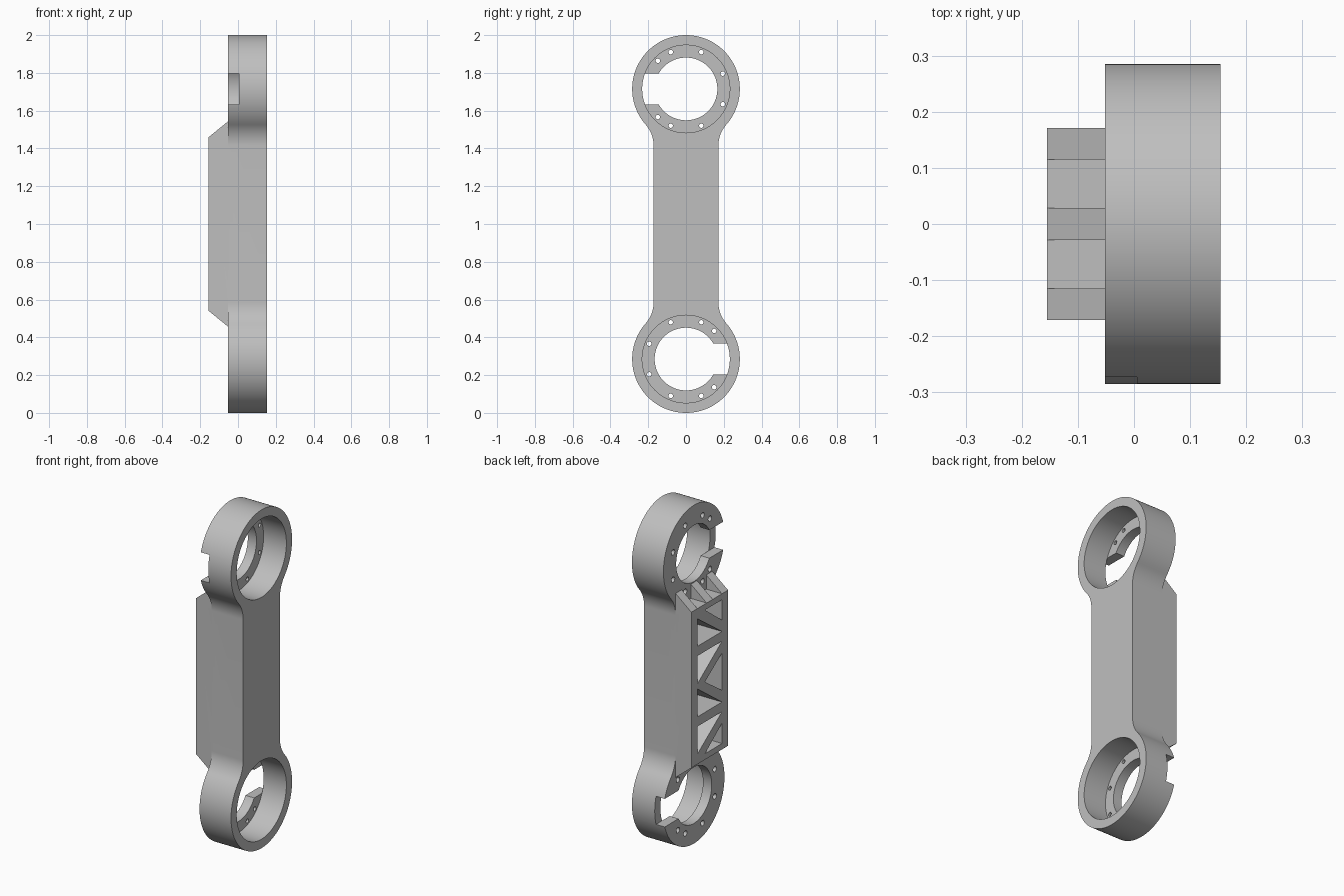
import bpy, bmesh
from math import sin, cos, pi, radians, atan2, sqrt
from mathutils import Matrix

cube = bpy.data.objects.get("Cube")
if cube:
    bpy.data.objects.remove(cube, do_unlink=True)

RING_Z, RING_R = 1.715, 0.285      # upper ring centre and outer radius
HALF_W, FILLET = 0.1715, 0.17      # beam half width, blend radius
BACK, MID, FLOOR, FACE = -0.155, -0.052, 0.005, 0.154
RAIL = 0.115                       # inner edge of the lattice side rails

grey = bpy.data.materials.new("light_grey")
grey.use_nodes = True
colour = (0.52, 0.52, 0.52, 1)
grey.diffuse_color = colour
grey.node_tree.nodes["Principled BSDF"].inputs["Base Color"].default_value = colour


def make_object(name, bm):
    bmesh.ops.recalc_face_normals(bm, faces=bm.faces)
    mesh = bpy.data.meshes.new(name)
    bm.to_mesh(mesh)
    bm.free()
    mesh.materials.append(grey)
    obj = bpy.data.objects.new(name, mesh)
    bpy.context.collection.objects.link(obj)
    return obj


def prism(name, points, lo, hi, axis="x"):
    """Extrude a (y, z) outline along x, or an (x, z) outline along y."""
    bm = bmesh.new()
    place = (lambda a, b, t: (t, a, b)) if axis == "x" else (lambda a, b, t: (a, t, b))
    rings = [[bm.verts.new(place(a, b, t)) for a, b in points] for t in (lo, hi)]
    bm.faces.new(rings[0])
    bm.faces.new(rings[1])
    n = len(points)
    for i in range(n):
        j = (i + 1) % n
        bm.faces.new((rings[0][i], rings[0][j], rings[1][j], rings[1][i]))
    return make_object(name, bm)


def arc(cy, cz, r, start, end, steps):
    return [(cy + r * cos(start + (end - start) * i / steps),
             cz + r * sin(start + (end - start) * i / steps)) for i in range(steps + 1)]


def turned(points):
    """Half turn about the middle of the arm."""
    return [(-y, 2 - z) for y, z in points]


def combine(target, tool, operation):
    mod = target.modifiers.new("combine", "BOOLEAN")
    mod.operation, mod.solver, mod.object = operation, "EXACT", tool
    bpy.context.view_layer.update()
    graph = bpy.context.evaluated_depsgraph_get()
    mesh = bpy.data.meshes.new_from_object(target.evaluated_get(graph))
    target.modifiers.clear()
    target.data = mesh
    bpy.data.objects.remove(tool, do_unlink=True)


# Arm body: two rings blended into a straight beam
cy = HALF_W + FILLET
dz = sqrt((RING_R + FILLET) ** 2 - cy ** 2)
side = arc(cy, RING_Z - dz, FILLET, pi, atan2(dz, -cy), 12)
side += arc(0, RING_Z, RING_R, atan2(-dz, cy), pi / 2, 40)[1:]
top_half = side + [(-y, z) for y, z in side[-2::-1]]
arm = prism("link_arm", top_half + turned(top_half), MID, FACE)

# Lattice housing on the rear, with three gusset ribs
core = [(BACK, 0.54), (FLOOR, 0.54), (FLOOR, 1.46), (BACK, 1.46)]
combine(arm, prism("housing", core, -HALF_W, HALF_W, "y"), "UNION")
rib = [(BACK, 0.54), (MID, 0.456), (MID + 0.01, 0.456),
       (MID + 0.01, 1.544), (MID, 1.544), (BACK, 1.46)]
for lo, hi in ((-HALF_W, -RAIL), (-0.0285, 0.0285), (RAIL, HALF_W)):
    combine(arm, prism("gusset_rib", rib, lo, hi, "y"), "UNION")

# Triangular lattice pockets, mirrored about the middle
upper = [
    [(0.045, 1.425), (-RAIL, 1.425), (-RAIL, 1.305)],
    [(RAIL, 1.4), (RAIL, 1.237), (-RAIL, 1.237)],
    [(RAIL, 1.18), (-RAIL, 1.18), (RAIL, 1.015)],
]
pockets = [[(-RAIL, 1.11), (-RAIL, 0.89), (0.045, 1)]]
for tri in upper:
    pockets += [tri, [(y, 2 - z) for y, z in tri]]
for tri in pockets:
    combine(arm, prism("pocket", tri, -0.3, 0.097), "DIFFERENCE")

# Ring ends: recess, bore, side notch and countersunk bolt holes
for flip in (False, True):
    orient = turned if flip else list
    recess = arc(0, RING_Z, 0.232, 0, 2 * pi, 96)[:-1]
    bore = arc(0, RING_Z, 0.166, 0, 2 * pi, 80)[:-1]
    notch = [(y, RING_Z + h) for y, h in
             ((-0.4, -0.083), (-0.1, -0.083), (-0.1, 0.083), (-0.4, 0.083))]
    combine(arm, prism("recess", orient(recess), FLOOR, 0.3), "DIFFERENCE")
    combine(arm, prism("bore", orient(bore), -0.3, 0.05), "DIFFERENCE")
    combine(arm, prism("notch", orient(notch), -0.3, FLOOR), "DIFFERENCE")
    for angle in (22.5, 67.5, 112.5, 135):
        for sign in (1, -1):
            a = radians(angle * sign)
            y, z = orient([(0.211 * cos(a), RING_Z + 0.211 * sin(a))])[0]
            bm = bmesh.new()
            bmesh.ops.create_cone(
                bm, cap_ends=True, segments=16, radius1=0.017, radius2=0.011, depth=0.08,
                matrix=Matrix.Translation((-0.024, y, z)) @ Matrix.Rotation(pi / 2, 4, "Y"))
            combine(arm, make_object("bolt_hole", bm), "DIFFERENCE")

# Smooth the curved walls, keep machined edges sharp
bpy.ops.object.select_all(action="DESELECT")
arm.select_set(True)
bpy.context.view_layer.objects.active = arm
bpy.ops.object.shade_smooth_by_angle(angle=radians(25))
